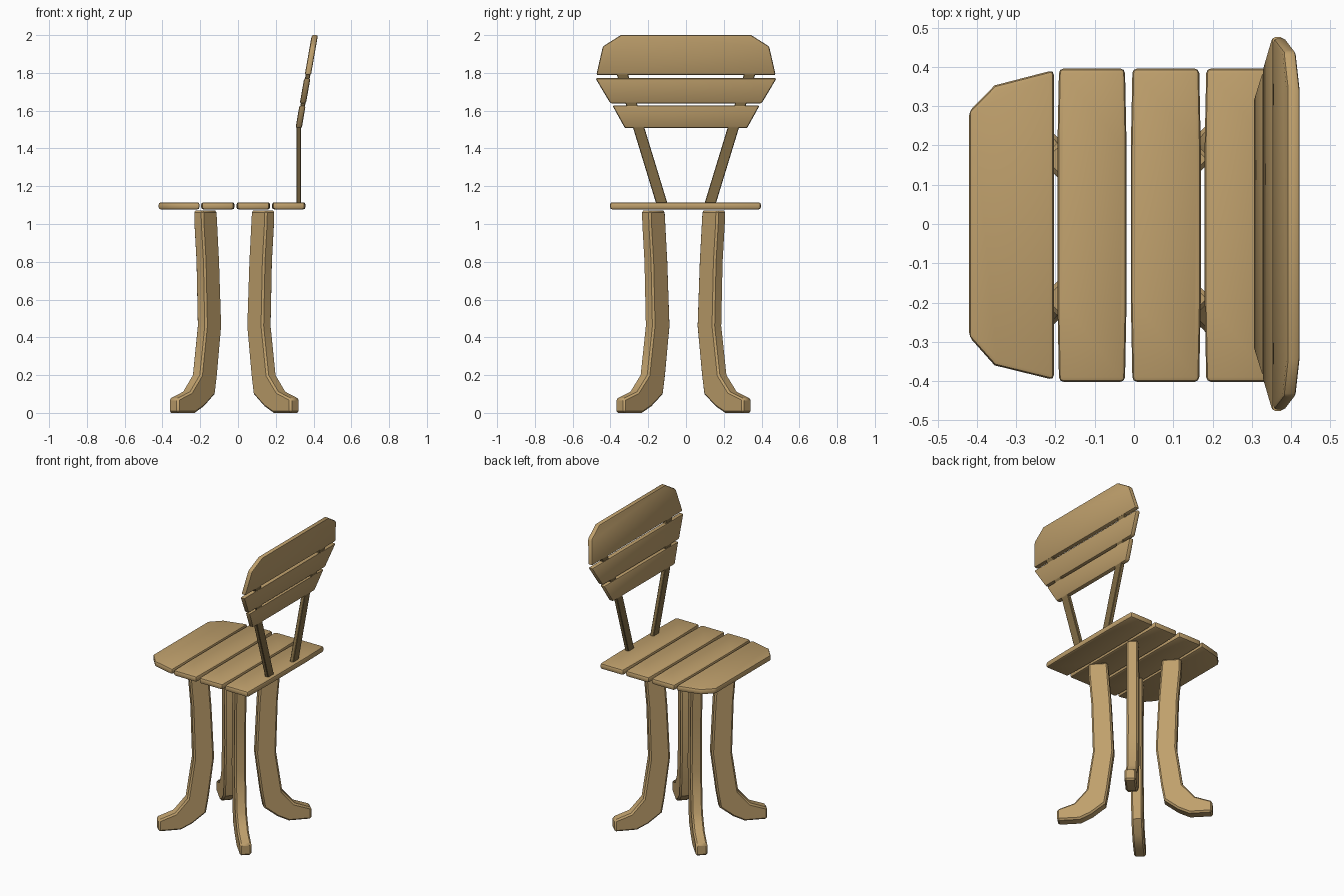
import bpy, bmesh, math
from mathutils import Vector

if "Cube" in bpy.data.objects:
    bpy.data.objects.remove(bpy.data.objects["Cube"])


def material(name, rgb):
    m = bpy.data.materials.new(name)
    m.diffuse_color = (*rgb, 1)
    m.use_nodes = True
    m.node_tree.nodes["Principled BSDF"].inputs["Base Color"].default_value = m.diffuse_color
    return m


WOOD = material("light_wood", (0.52, 0.35, 0.15))
DARK = material("dark_wood", (0.22, 0.15, 0.06))


def finish(bm, name, mat, bevel, segments, min_angle=40):
    bmesh.ops.recalc_face_normals(bm, faces=bm.faces)
    edges = [e for e in bm.edges if e.calc_face_angle(0) > math.radians(min_angle)]
    bmesh.ops.bevel(bm, geom=edges, offset=bevel, segments=segments,
                    profile=0.5, affect='EDGES', clamp_overlap=True)
    me = bpy.data.meshes.new(name)
    bm.to_mesh(me)
    bm.free()
    me.materials.append(mat)
    ob = bpy.data.objects.new(name, me)
    bpy.context.collection.objects.link(ob)
    bpy.context.view_layer.objects.active = ob
    ob.select_set(True)
    bpy.ops.object.shade_smooth_by_angle(angle=math.radians(35))
    ob.select_set(False)


def plank(name, outline, depth, place, bevel, segments=2, min_angle=40):
    """Extrude a 2D outline by depth; place(u, v, w) maps it into the world."""
    bm = bmesh.new()
    a, b = [[bm.verts.new(place(u, v, s * depth / 2)) for u, v in outline]
            for s in (-1, 1)]
    n = len(outline)
    bm.faces.new(a)
    bm.faces.new(b)
    for i in range(n):
        j = (i + 1) % n
        bm.faces.new((a[i], a[j], b[j], b[i]))
    finish(bm, name, mat=WOOD, bevel=bevel, segments=segments, min_angle=min_angle)


# Seat: a shaped front slat and three straight ones
def on_seat(x, y, w):
    return Vector((x, y, 1.096 + w))


front = [(-0.204, -0.397), (-0.355, -0.36), (-0.42, -0.287),
         (-0.42, 0.287), (-0.355, 0.353), (-0.204, 0.392)]
plank("seat_slat_1", front, 0.038, on_seat, 0.012)
for i, (x0, x1) in enumerate([(-0.195, -0.019), (-0.008, 0.17), (0.18, 0.357)]):
    e = 0.004
    outline = [(x0 + e, -0.402), (x1 - e, -0.402), (x1, -0.2), (x1, 0.2),
               (x1 - e, 0.396), (x0 + e, 0.396), (x0, 0.2), (x0, -0.2)]
    plank(f"seat_slat_{i + 2}", outline, 0.038, on_seat, 0.012)


# Backrest: three slats leaning backwards
def lean(z):
    return 0.321 + 0.175 * max(0, z - 1.51)


def on_back(y, z, w):
    return Vector((lean(z) + w, y, z))


backs = {
    "back_slat_lower": [(0.323, 1.507), (0.39, 1.628)],
    "back_slat_middle": [(0.40, 1.638), (0.48, 1.772)],
    "back_slat_top": [(0.475, 1.788), (0.44, 1.94), (0.345, 2.0)],
}
for name, half in backs.items():
    plank(name, half + [(-y, z) for y, z in reversed(half)], 0.033, on_back, 0.01)

# Back posts: splayed outwards, bending along with the backrest
for side, label in ((-1, "right"), (1, "left")):
    bm = bmesh.new()
    rings = []
    for z in (1.085, 1.5, 1.9):
        y = side * (0.13 + 0.305 * (z - 1.115))
        rings.append([bm.verts.new((lean(z) + dx * 0.0125, y + dy * 0.03, z))
                      for dx, dy in ((-1, -1), (1, -1), (1, 1), (-1, 1))])
    for a, b in zip(rings, rings[1:]):
        for i in range(4):
            j = (i + 1) % 4
            bm.faces.new((a[i], a[j], b[j], b[i]))
    bm.faces.new(rings[0])
    bm.faces.new(rings[-1])
    finish(bm, f"back_post_{label}", DARK, 0.003, 1)

# Legs: one profile (outward distance, height) turned to the four diagonals
leg = [(0.163, 1.072), (0.143, 0.8), (0.127, 0.46), (0.160, 0.2), (0.177, 0.1),
       (0.26, 0.035), (0.33, 0.0), (0.467, 0.0), (0.467, 0.075), (0.365, 0.112),
       (0.29, 0.2), (0.252, 0.46), (0.262, 0.8), (0.278, 1.0), (0.28, 1.072)]
for sx, sy, label in ((-1, -1, "front_left"), (1, -1, "front_right"),
                      (-1, 1, "back_left"), (1, 1, "back_right")):
    d = Vector((sx * math.cos(math.radians(46.3)), sy * math.sin(math.radians(46.3)), 0))
    t = Vector((-d.y, d.x, 0))

    def on_leg(r, z, w):
        return Vector((-0.02, -0.013, z)) + d * r + t * w

    plank(f"leg_{label}", leg, 0.07, on_leg, 0.010, 1, 50)
